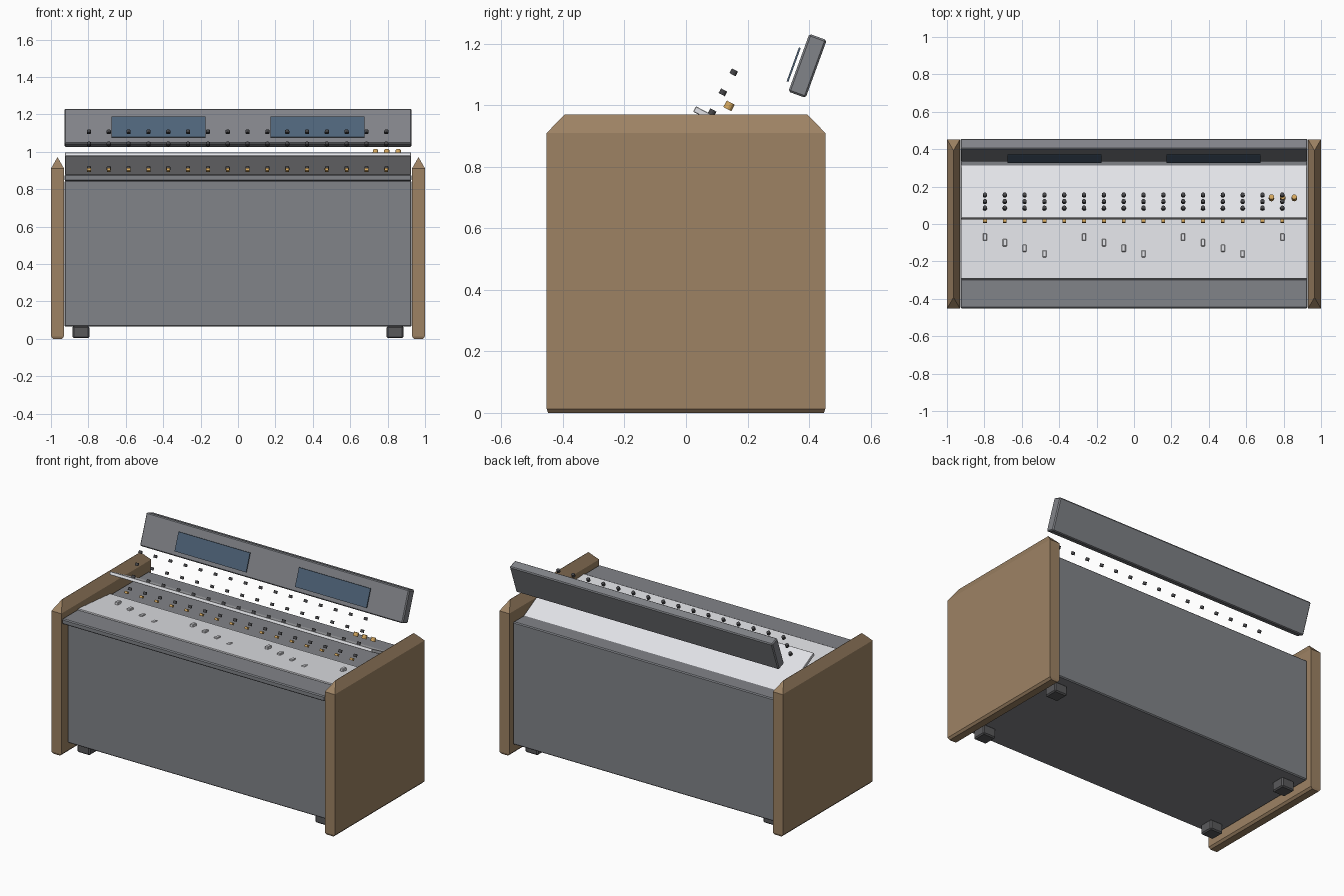
import bpy, bmesh, math
from mathutils import Matrix, Vector

default = bpy.data.objects.get("Cube")
if default:
    bpy.data.objects.remove(default, do_unlink=True)


def material(name, r, g, b):
    m = bpy.data.materials.new(name)
    m.use_nodes = True
    m.diffuse_color = (r, g, b, 1)
    bsdf = m.node_tree.nodes["Principled BSDF"]
    bsdf.inputs["Base Color"].default_value = (r, g, b, 1)
    bsdf.inputs["Roughness"].default_value = 0.6
    return m


grey = material("casing grey", 0.222, 0.23, 0.25)
wood = material("wood brown", 0.34, 0.225, 0.127)
light = material("panel light grey", 0.78, 0.785, 0.82)
glass = material("screen blue", 0.077, 0.125, 0.19)
rubber = material("foot dark grey", 0.1, 0.1, 0.105)
black = material("knob charcoal", 0.06, 0.06, 0.065)
amber = material("knob amber", 0.65, 0.38, 0.11)


def finish(name, bm, mat):
    bmesh.ops.recalc_face_normals(bm, faces=bm.faces)
    mesh = bpy.data.meshes.new(name)
    bm.to_mesh(mesh)
    bm.free()
    mesh.materials.append(mat)
    obj = bpy.data.objects.new(name, mesh)
    bpy.context.collection.objects.link(obj)
    return obj


def placed(centre, tilt):
    return Matrix.Translation(centre) @ Matrix.Rotation(math.radians(tilt), 4, "X")


def box(name, centre, size, mat, tilt=0, bevel=0):
    """Box tilted about x, with optional chamfered edges."""
    bm = bmesh.new()
    bmesh.ops.create_cube(bm, size=1)
    bmesh.ops.scale(bm, vec=Vector(size), verts=bm.verts)
    if bevel:
        bmesh.ops.bevel(bm, geom=bm.edges[:], offset=bevel, segments=1, affect="EDGES")
    obj = finish(name, bm, mat)
    obj.matrix_world = placed(centre, tilt)
    return obj


def knob_row(name, xs, y, z, radius, height, mat):
    """Row of small leaning knobs in one mesh."""
    bm = bmesh.new()
    for x in xs:
        bmesh.ops.create_cone(bm, cap_ends=True, segments=12, radius1=radius,
                              radius2=radius * 0.95, depth=height,
                              matrix=placed((x, y, z), -28))
    return finish(name, bm, mat)


# Wooden end cheeks: loft of rectangles with a chamfered foot and hipped top
def cheek(name, x):
    bm = bmesh.new()
    levels = [(0, 0.023, 0.448), (0.013, 0.035, 0.453),
              (0.91, 0.035, 0.453), (0.97, 0.001, 0.394)]
    corners = [(-1, -1), (1, -1), (1, 1), (-1, 1)]
    rings = [[bm.verts.new((x + hx * a, hy * b, z)) for a, b in corners]
             for z, hx, hy in levels]
    for low, high in zip(rings, rings[1:]):
        for i in range(4):
            j = (i + 1) % 4
            bm.faces.new((low[i], low[j], high[j], high[i]))
    bm.faces.new(rings[0])
    bm.faces.new(rings[-1])
    finish(name, bm, wood)


for side, s in (("left", 1), ("right", -1)):
    cheek(side + "_cheek", s * 0.965)
    for end, y in (("front", -0.315), ("back", 0.315)):
        box(f"{side}_{end}_foot", (s * 0.84, y, 0.036), (0.09, 0.09, 0.064), rubber, bevel=0.007)

# Casing and overhanging armrest
box("casing", (0, 0.013, 0.456), (1.855, 0.816, 0.782), grey, bevel=0.006)
box("armrest", (0, -0.372, 0.861), (1.855, 0.158, 0.034), grey, bevel=0.006)

# Fader deck and raised control panel
box("fader_deck", (0, -0.13, 0.858), (1.85, 0.325, 0.02), light, tilt=-5)
box("control_panel", (0, 0.178, 0.908), (1.85, 0.34, 0.02), light, tilt=-28, bevel=0.002)

# Channel controls
channels = [-0.797 + 0.106 * i for i in range(16)]
for i, x in enumerate(channels):
    step = i % 5
    if step < 4:
        box(f"fader_cap_{i + 1}", (x, -0.07 - 0.03 * step, 0.87 - 0.002 * step),
            (0.022, 0.038, 0.02), light, tilt=-5, bevel=0.003)
    box(f"channel_button_{i + 1}", (x, 0.016, 0.902), (0.02, 0.018, 0.014), amber, tilt=-28)
for row in range(4):
    knob_row(f"knob_row_{row + 1}", channels, 0.05 + 0.035 * row, 0.912 + 0.065 * row,
             0.0115, 0.017, black)
knob_row("master_knobs", (0.735, 0.795, 0.857), 0.14, 0.998, 0.015, 0.024, amber)

# Meter bridge with two screens
box("meter_bridge", (0, 0.395, 1.128), (1.855, 0.06, 0.2), grey, tilt=-20, bevel=0.006)
for side, s in (("left", 1), ("right", -1)):
    box(side + "_screen", (s * 0.425, 0.35, 1.132), (0.505, 0.006, 0.117), glass, tilt=-20)
